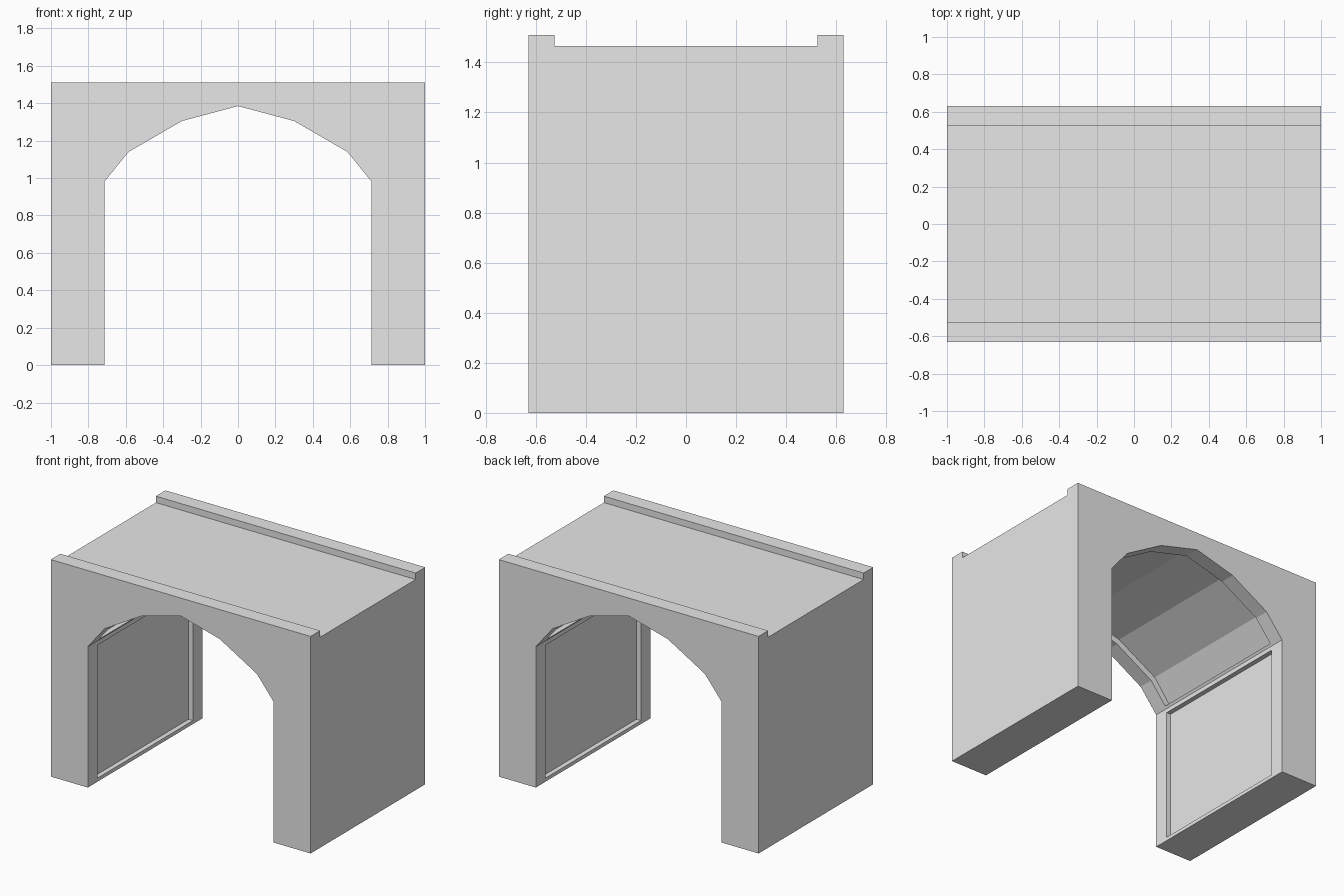
import bpy

cube = bpy.data.objects.get("Cube")
if cube:
    bpy.data.objects.remove(cube, do_unlink=True)

# Single stone colour
stone = bpy.data.materials.new("stone_grey")
stone.use_nodes = True
stone.diffuse_color = (0.8, 0.8, 0.8, 1)
stone.node_tree.nodes["Principled BSDF"].inputs["Base Color"].default_value = (0.8, 0.8, 0.8, 1)


def mirrored(half):
    """Complete a half outline running from the +side to the centre."""
    return half + [(-a, z) for a, z in reversed(half) if a > 0]


def prism(name, outline, axis, half_length):
    """Extrude an (a, z) outline along the x or y axis."""
    def place(a, z, t):
        return (t, a, z) if axis == "x" else (a, t, z)
    n = len(outline)
    verts = [place(a, z, t) for t in (-half_length, half_length) for a, z in outline]
    faces = [list(range(n)), list(range(n, 2 * n))]
    faces += [(i, (i + 1) % n, n + (i + 1) % n, n + i) for i in range(n)]
    mesh = bpy.data.meshes.new(name)
    mesh.from_pydata(verts, [], faces)
    obj = bpy.data.objects.new(name, mesh)
    bpy.context.collection.objects.link(obj)
    mesh.materials.append(stone)
    # Make the normals point outwards
    bpy.context.view_layer.objects.active = obj
    bpy.ops.object.select_all(action="DESELECT")
    obj.select_set(True)
    bpy.ops.object.mode_set(mode="EDIT")
    bpy.ops.mesh.select_all(action="SELECT")
    bpy.ops.mesh.normals_make_consistent(inside=False)
    bpy.ops.object.mode_set(mode="OBJECT")
    return obj


def carve(target, cutter):
    """Subtract the cutter and discard it."""
    cutter.hide_render = True
    mod = target.modifiers.new("carve", "BOOLEAN")
    mod.operation = "DIFFERENCE"
    mod.solver = "EXACT"
    mod.object = cutter
    bpy.context.view_layer.objects.active = target
    bpy.ops.object.modifier_apply(modifier=mod.name)
    bpy.data.objects.remove(cutter, do_unlink=True)


RIB = 0.525      # inner edge of the end ribs and parapets
WALL = 0.715     # half width of the passage

# Block with a low parapet along the front and back edges
bridge = prism("arched_bridge_block", mirrored(
    [(0.63, 0), (0.63, 1.51), (RIB, 1.51), (RIB, 1.465)]), "x", 1)

# Faceted arch passage
carve(bridge, prism("passage_cutter", mirrored(
    [(WALL, -0.1), (WALL, 0.98), (0.585, 1.14), (0.3, 1.305), (0, 1.385)]), "y", 0.8))

# Raised vault between the two end ribs
carve(bridge, prism("vault_cutter", mirrored(
    [(0.74, 0.995), (0.735, 1.02), (0.615, 1.175), (0.315, 1.345), (0, 1.425)]), "y", RIB))

# Sunken panel on both inner walls
PANEL = WALL + 0.033
carve(bridge, prism("wall_panel_cutter", mirrored(
    [(PANEL, 0.025), (PANEL, 0.95)]), "y", RIB))
